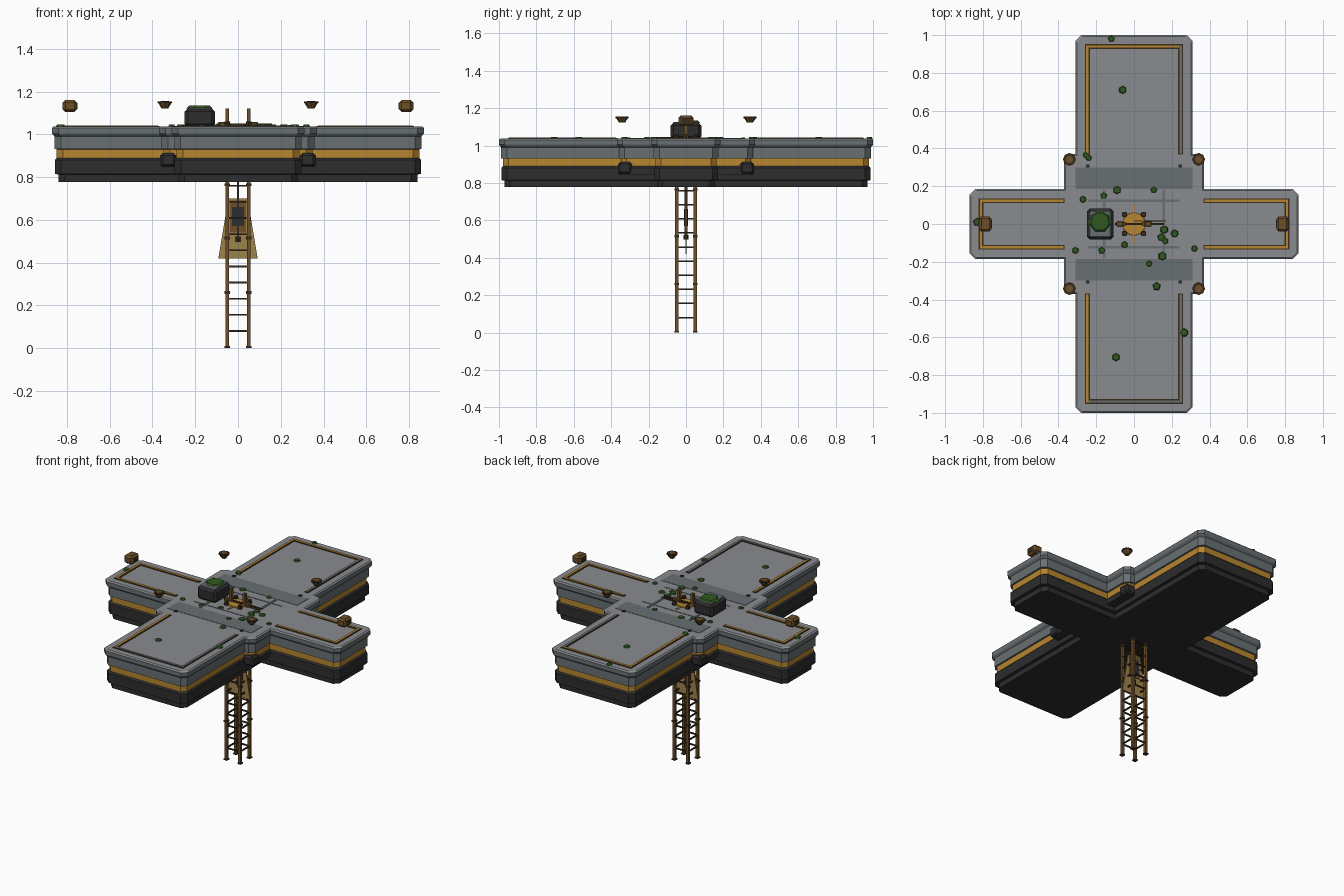
import bpy, bmesh, math, random
from mathutils import Matrix, Vector

random.seed(4)
cube = bpy.data.objects.get("Cube")
if cube:
    bpy.data.objects.remove(cube, do_unlink=True)


def material(name, r, g, b):
    m = bpy.data.materials.new(name)
    m.use_nodes = True
    m.diffuse_color = (r, g, b, 1)
    m.node_tree.nodes["Principled BSDF"].inputs["Base Color"].default_value = (r, g, b, 1)
    return m


CONCRETE = material("pale concrete", .25, .26, .275)
SLATE = material("slate grey", .14, .16, .17)
CHARCOAL = material("charcoal", .026, .026, .026)
ORANGE = material("amber", .48, .24, .028)
WOOD = material("weathered brown", .15, .077, .022)
DARK = material("dark brown", .04, .025, .012)
TAN = material("tan canvas", .34, .23, .07)
GREEN = material("moss green", .03, .1, .014)


def finish(name, bm, *mats):
    bmesh.ops.recalc_face_normals(bm, faces=bm.faces)
    mesh = bpy.data.meshes.new(name)
    bm.to_mesh(mesh)
    bm.free()
    for m in mats:
        mesh.materials.append(m)
    obj = bpy.data.objects.new(name, mesh)
    bpy.context.collection.objects.link(obj)
    return obj


def box(name, mat, lo, hi, bevel=0):
    bm = bmesh.new()
    bmesh.ops.create_cube(bm, size=1)
    for v in bm.verts:
        v.co = [lo[i] if v.co[i] < 0 else hi[i] for i in range(3)]
    if bevel:
        bmesh.ops.bevel(bm, geom=bm.edges[:], offset=bevel, segments=1, affect='EDGES')
    return finish(name, bm, mat)


def cone(name, mat, loc, r1, r2, depth, sides=8):
    bm = bmesh.new()
    bmesh.ops.create_cone(bm, cap_ends=True, segments=sides, radius1=r1, radius2=r2,
                          depth=depth, matrix=Matrix.Translation(loc))
    return finish(name, bm, mat)


def outline(d, corner):
    """Cross-shaped plan with clipped corners, inset by d."""
    q = [(.87, .155), (.84, .185)]
    q += [(.37, .185), (.37, .34), (.34, .37), (.31, .37)] if corner else [(.31, .185)]
    q += [(.31, .97), (.28, 1.0)]
    q = [(x - d, y - d) for x, y in q]
    r = q[::-1]
    return (q + [(-x, y) for x, y in r] + [(-x, -y) for x, y in q]
            + [(x, -y) for x, y in r])


def loft(name, profile, corner, mats):
    """Stack of inset outlines; each profile row is height, inset, band material."""
    bm = bmesh.new()
    rings = [[bm.verts.new((x, y, z)) for x, y in outline(d, corner)] for z, d, _ in profile]
    for k in range(len(rings) - 1):
        a, b = rings[k], rings[k + 1]
        for i in range(len(a)):
            j = (i + 1) % len(a)
            bm.faces.new((a[i], a[j], b[j], b[i])).material_index = profile[k][2]
    bm.faces.new(rings[0]).material_index = profile[0][2]
    bm.faces.new(rings[-1]).material_index = profile[-1][2]
    return finish(name, bm, *mats)


# Platform body
loft("platform_base", [(.777, .03, 0), (.812, .03, 0), (.815, .013, 0), (.85, .013, 0)],
     False, [CHARCOAL])
loft("platform_deck", [
    (.846, .013, 0), (.88, .013, 0), (.89, .022, 1), (.93, .022, 2), (.932, .012, 2),
    (.99, .012, 2), (.998, .004, 2), (1.005, 0, 2), (1.03, 0, 3), (1.037, .008, 3)],
    True, [CHARCOAL, ORANGE, SLATE, CONCRETE])
for sx in (-1, 1):
    for sy in (-1, 1):
        a, b = sorted((sx * .29, sx * .364))
        c, d = sorted((sy * .29, sy * .364))
        box("corner_block", CHARCOAL, (a, c, .846), (b, d, .912), .012)

# Inlaid border strips on the four arms
TOP = 1.037


def strip(mat, x0, y0, x1, y1):
    w, h = (.013, .003) if mat == DARK else (.006, .005)
    x0, x1 = sorted((x0, x1))
    y0, y1 = sorted((y0, y1))
    box("border_strip", mat, (x0 - w, y0 - w, TOP - .003), (x1 + w, y1 + w, TOP + h))


for s in (-1, 1):
    for t in (-1, 1):
        for mat in (DARK, SLATE if t > 0 else ORANGE):
            strip(mat, t * .247, s * .38, t * .247, s * .94)
        for mat in (DARK, ORANGE):
            strip(mat, s * .38, t * .123, s * .81, t * .123)
    for mat in (DARK, ORANGE if s > 0 else SLATE):
        strip(mat, -.247, s * .94, .247, s * .94)
    for mat in (DARK, ORANGE):
        strip(mat, s * .81, -.123, s * .81, .123)
    # Darker panels and seams around the crossing
    y0, y1 = sorted((s * .185, s * .30))
    box("threshold_panel", SLATE, (-.31, y0, TOP - .003), (.31, y1, TOP + .002))
    box("seam", SLATE, (s * .157 - .007, -.18, TOP - .003), (s * .157 + .007, .18, TOP + .004))
    box("seam_line", SLATE, (-.24, s * .123 - .006, TOP - .003), (.24, s * .123 + .006, TOP + .002))
    for t in (-1, 1):
        box("bolt", CHARCOAL, (t * .245 - .009, s * .307 - .009, TOP - .003),
            (t * .245 + .009, s * .307 + .009, TOP + .006))

# Central hub
cone("hub_disc", ORANGE, (0, 0, TOP + .002), .062, .06, .008, 12)
box("hub_pointer", ORANGE, (-.006, -.1, TOP - .002), (.006, .1, TOP + .004))
box("hub_rod", DARK, (-.1, -.006, TOP), (.16, .006, TOP + .014))
box("hub_rod_thin", DARK, (0, .012, TOP), (.17, .018, TOP + .008))
for s in (-1, 1):
    box("hub_post", WOOD, (s * .05 - .008, -.01, TOP), (s * .05 + .008, .01, 1.12))
    box("hub_lever", WOOD, (s * .075 - .018, -.014, TOP), (s * .075 + .018, .014, 1.058), .004)
    for t in (-1, 1):
        cone("hub_stud", DARK, (s * .05, t * .05, 1.045), .015, .013, .028)

# Floating lamps and bowls
for s in (-1, 1):
    box("end_lamp", WOOD, (s * .787 - .033, -.04, 1.104), (s * .787 + .033, .04, 1.16), .012)
    box("end_lamp_band", DARK, (s * .787 - .035, -.022, 1.118), (s * .787 + .035, .022, 1.146))
    for t in (-1, 1):
        x, y = s * .342, t * .342
        cone("corner_bowl", WOOD, (x, y, 1.135), .016, .032, .026)
        cone("corner_bowl_rim", DARK, (x, y, 1.15), .034, .034, .009)
        cone("corner_bowl_filling", WOOD, (x, y, 1.154), .02, .02, .005)

# Mossy crate
box("crate", CHARCOAL, (-.25, -.083, TOP - .004), (-.108, .083, 1.122), .016)
box("crate_lid", SLATE, (-.236, -.07, 1.115), (-.122, .07, 1.126), .004)
cone("crate_moss", GREEN, (-.18, .012, 1.127), .064, .05, .014, 7)

# Moss tufts
tufts = [(-.12, .98), (-.06, .71), (-.255, .365), (-.24, .35), (-.83, .01), (-.27, .13),
         (-.16, .15), (-.09, .18), (.105, .18), (.16, -.03), (.145, -.07), (.165, -.09),
         (.215, -.05), (.15, -.17), (.08, -.21), (-.05, -.11), (-.17, -.14), (-.31, -.14),
         (.32, -.13), (.12, -.33), (.265, -.575), (-.095, -.705)]
for x, y in tufts:
    r = random.uniform(.017, .025)
    cone("moss_tuft", GREEN, (x, y, TOP + .003), r, r * .75, .01, random.choice((5, 6, 7)))

# Lattice tower below: legs, feet, collars and rungs
L = .05
for sx in (-1, 1):
    for sy in (-1, 1):
        x, y = sx * L, sy * L
        box("tower_leg", WOOD, (x - .009, y - .009, .006), (x + .009, y + .009, .79))
        box("tower_foot", DARK, (x - .012, y - .012, 0), (x + .012, y + .012, .009))
        for z in (.26, .515, .765):
            box("tower_collar", DARK, (x - .012, y - .012, z - .006), (x + .012, y + .012, z + .006))
for k in range(10):
    z = .08 + k * .0755
    for s in (-1, 1):
        box("tower_rung", DARK, (-L, s * L - .004, z - .004), (L, s * L + .004, z + .004))
        box("tower_rung", DARK, (s * L - .004, -L, z - .004), (s * L + .004, L, z + .004))

# Flared banner hung inside the tower
bm = bmesh.new()
pts = [(-.092, .42), (.092, .42), (.045, .70), (-.045, .70)]
face = bm.faces.new([bm.verts.new((x, -.004, z)) for x, z in pts])
ext = bmesh.ops.extrude_face_region(bm, geom=[face])
bmesh.ops.translate(bm, vec=Vector((0, .008, 0)),
                    verts=[g for g in ext["geom"] if isinstance(g, bmesh.types.BMVert)])
finish("banner", bm, TAN)
box("banner_frame", WOOD, (-.038, -.008, .54), (.038, .008, .69))
box("banner_plate", CHARCOAL, (-.029, -.011, .57), (.029, .011, .66))
box("banner_rod", DARK, (-.005, -.009, .5), (.005, .009, .78))
cone("banner_weight", DARK, (0, 0, .51), .013, .013, .026)
